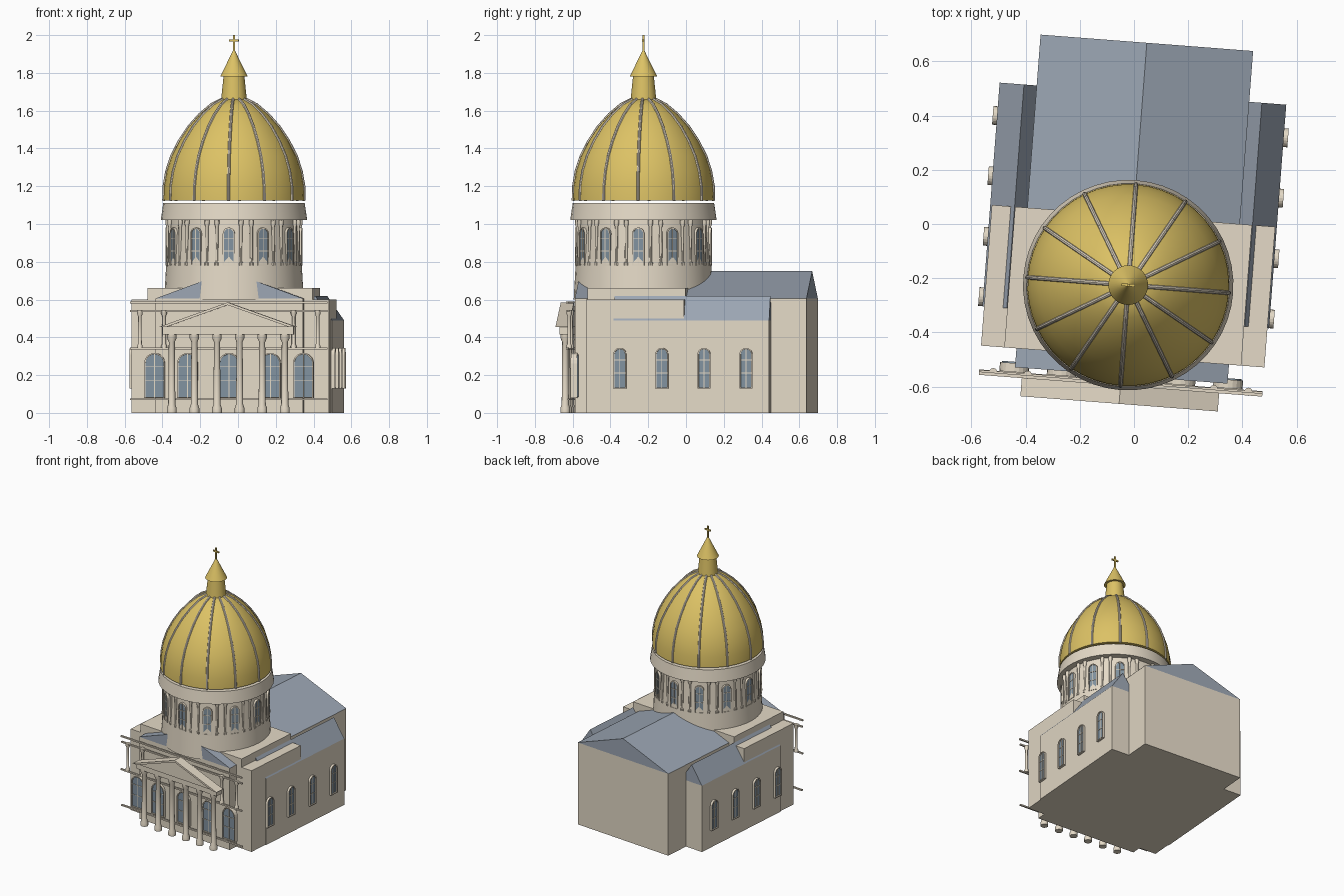
import bpy, bmesh, math
from mathutils import Matrix, Vector

if "Cube" in bpy.data.objects:
    bpy.data.objects.remove(bpy.data.objects["Cube"])

# whole building is turned slightly about z
WORLD = Matrix.Translation((-0.004, 0, 0)) @ Matrix.Rotation(math.radians(-4.4), 4, 'Z')
DY = -0.226                      # dome axis
COLORS = {'stone': (0.78, 0.70, 0.57), 'roof': (0.33, 0.38, 0.45),
          'gold': (0.72, 0.54, 0.13), 'glass': (0.22, 0.29, 0.35)}
MATS = {}
for n, c in COLORS.items():
    MATS[n] = bpy.data.materials.new(n)
    MATS[n].diffuse_color = (*c, 1)


def finish(bm, name, mat, smooth=False):
    bmesh.ops.recalc_face_normals(bm, faces=bm.faces)
    bm.transform(WORLD)
    me = bpy.data.meshes.new(name)
    bm.to_mesh(me)
    bm.free()
    me.materials.append(MATS[mat])
    ob = bpy.data.objects.new(name, me)
    bpy.context.collection.objects.link(ob)
    if smooth:
        bpy.ops.object.select_all(action='DESELECT')
        ob.select_set(True)
        bpy.context.view_layer.objects.active = ob
        bpy.ops.object.shade_smooth_by_angle(angle=math.radians(35))
    return ob


def box(bm, x0, x1, y0, y1, z0, z1, M=Matrix()):
    S = Matrix.Diagonal((x1 - x0, y1 - y0, z1 - z0, 1))
    T = Matrix.Translation(((x0 + x1) / 2, (y0 + y1) / 2, (z0 + z1) / 2))
    bmesh.ops.create_cube(bm, size=1, matrix=M @ T @ S)


def prism(bm, pts, y0, y1, M=Matrix()):
    """Extrude an x-z outline along y."""
    a = [bm.verts.new(M @ Vector((x, y0, z))) for x, z in pts]
    b = [bm.verts.new(M @ Vector((x, y1, z))) for x, z in pts]
    bm.faces.new(a)
    bm.faces.new(b[::-1])
    for i in range(len(a)):
        j = (i + 1) % len(a)
        bm.faces.new((a[i], b[i], b[j], a[j]))


def lathe(bm, prof, x=0, y=DY, n=48):
    rings = [[bm.verts.new((x + r * math.cos(2 * math.pi * i / n),
                            y + r * math.sin(2 * math.pi * i / n), z)) for i in range(n)]
             for r, z in prof]
    for a, b in zip(rings, rings[1:]):
        for i in range(n):
            j = (i + 1) % n
            bm.faces.new((a[i], a[j], b[j], b[i]))
    bm.faces.new(rings[0][::-1])
    bm.faces.new(rings[-1])


def arch(w, z0, z1, n=10):
    r = w / 2
    return [(-r, z0), (r, z0)] + [(r * math.cos(math.pi * i / n), z1 - r + r * math.sin(math.pi * i / n))
                                  for i in range(n + 1)]


def window(glass, frame, w, z0, z1, M, t=0.007, out=0.008):
    """Arched pane in y 0..0.03, with a frame, mullion and bars in front of it."""
    prism(glass, arch(w, z0, z1), 0, 0.03, M)
    o, i = arch(w + 2 * t, z0 - t, z1 + t), arch(w, z0, z1)
    for k in range(len(o)):
        j = (k + 1) % len(o)
        prism(frame, [o[k], o[j], i[j], i[k]], -out, 0.025, M)
    box(frame, -0.002, 0.002, -0.003, 0.01, z0, z1, M)
    for f in (0.38, 0.72):
        z = z0 + f * (z1 - z0)
        box(frame, -w / 2, w / 2, -0.003, 0.01, z - 0.002, z + 0.002, M)


# nave, side aisles, crossing block and the slab under the drum
for name, dims in {'nave_walls': (-.392, .392, -.56, .67, 0, .605),
                   'left_aisle_walls': (-.53, -.35, -.345, .482, 0, .49),
                   'right_aisle_walls': (.35, .53, -.345, .482, 0, .49),
                   'crossing_block': (-.524, .524, -.49, .03, 0, .60),
                   'drum_slab': (-.438, .438, -.49, .03, .60, .662)}.items():
    bm = bmesh.new()
    box(bm, *dims)
    finish(bm, name, 'stone')

# gabled roofs
for name, cx, hw, y0, y1, z0, z1 in (('nave_roof', 0, .393, -.56, .67, .605, .75),
                                     ('left_aisle_roof', -.44, .09, -.345, .482, .49, .62),
                                     ('right_aisle_roof', .44, .09, -.345, .482, .49, .62)):
    bm = bmesh.new()
    prism(bm, [(cx - hw, z0), (cx + hw, z0), (cx, z1)], y0, y1)
    finish(bm, name, 'roof')

# drum, cornice ring, dome and lantern
DOME = [(.373, 1.125), (.371, 1.20), (.357, 1.28), (.331, 1.36), (.29, 1.44),
        (.24, 1.515), (.182, 1.58), (.12, 1.632), (.065, 1.66)]
for name, prof, mat in (('drum', [(.370, .60), (.346, 1.02)], 'stone'),
                        ('drum_cornice', [(.388, 1.022), (.375, 1.11)], 'stone'),
                        ('dome', DOME, 'gold'),
                        ('lantern', [(.07, 1.64), (.055, 1.785)], 'gold'),
                        ('lantern_spire', [(.073, 1.78), (.002, 1.925)], 'gold')):
    bm = bmesh.new()
    lathe(bm, prof)
    finish(bm, name, mat, True)

# cross on top
bm = bmesh.new()
box(bm, -.005, .005, DY - .005, DY + .005, 1.915, 2.0)
box(bm, -.025, .025, DY - .005, DY + .005, 1.967, 1.977)
finish(bm, 'cross', 'gold')

# dome ribs
bm = bmesh.new()
for k in range(12):
    M = Matrix.Translation((0, DY, 0)) @ Matrix.Rotation(k * math.pi / 6, 4, 'Z')
    for (r0, z0), (r1, z1) in zip(DOME, DOME[1:]):
        a, b = Vector((r0, 0, z0)), Vector((r1, 0, z1))
        Q = (b - a).to_track_quat('Z', 'Y').to_matrix().to_4x4()
        bmesh.ops.create_cone(bm, cap_ends=True, segments=8, radius1=.008, radius2=.008,
                              depth=(b - a).length + .004,
                              matrix=M @ Matrix.Translation((a + b) / 2) @ Q)
finish(bm, 'dome_ribs', 'stone', True)

# drum windows and paired colonnettes
glass, frame, cols = bmesh.new(), bmesh.new(), bmesh.new()
for k in range(12):
    a = k * math.pi / 6
    M = Matrix.Translation((0, DY, 0)) @ Matrix.Rotation(a, 4, 'Z') @ Matrix.Translation((0, -.357, 0))
    window(glass, frame, .052, .785, .975, M, .006, .005)
    for d in (-4.5, 4.5):
        b = a + math.radians(15 + d)
        lathe(cols, [(.013, .78), (.013, .795), (.009, .80), (.008, .985), (.013, 1.0), (.013, 1.024)],
              .352 * math.sin(b), DY - .352 * math.cos(b), 10)
finish(glass, 'drum_window_panes', 'glass')
finish(frame, 'drum_window_frames', 'stone')
finish(cols, 'drum_colonnettes', 'stone', True)

# aisle windows
glass, frame = bmesh.new(), bmesh.new()
for s in (-1, 1):
    for y in (-.31, -.087, .137, .36):
        M = Matrix.Translation((s * .538, y, 0)) @ Matrix.Rotation(s * math.pi / 2, 4, 'Z')
        window(glass, frame, .055, .135, .337, M)
finish(glass, 'aisle_window_panes', 'glass')
finish(frame, 'aisle_window_frames', 'stone')

# facade windows
glass, frame = bmesh.new(), bmesh.new()
for x in (-.395, -.22, 0, .22, .395):
    window(glass, frame, .095, .085, .31, Matrix.Translation((x, -.57, 0)))
finish(glass, 'facade_window_panes', 'glass')
finish(frame, 'facade_window_frames', 'stone')

# thin bands across the facade and small upper posts
bm = bmesh.new()
for z, y in ((.585, -.592), (.54, -.586), (.34, -.592), (.072, -.584)):
    box(bm, -.524, .524, y - .006, y + .006, z - .005, z + .005)
finish(bm, 'facade_bands', 'stone')
bm = bmesh.new()
for x in (-.472, -.344, .344, .472):
    lathe(bm, [(.015, .34), (.015, .355), (.010, .365), (.009, .51), (.015, .525), (.015, .545)],
          x, -.584, 12)
finish(bm, 'upper_posts', 'stone', True)

# portico: six columns, entablature, pediment
bm = bmesh.new()
for k in range(6):
    lathe(bm, [(.026, 0), (.026, .025), (.019, .045), (.016, .375), (.025, .395), (.025, .42)],
          -.30 + .12 * k, -.618, 16)
finish(bm, 'portico_columns', 'stone', True)
bm = bmesh.new()
box(bm, -.348, .348, -.645, -.59, .415, .458)
finish(bm, 'entablature', 'stone')
bm = bmesh.new()
prism(bm, [(-.362, .455), (.362, .455), (0, .582)], -.655, -.595)
for s in (-1, 1):
    prism(bm, [(s * .365, .455), (0, .585), (0, .571), (s * .325, .455)], -.665, -.595)
finish(bm, 'pediment', 'stone')

for m in bpy.data.materials:
    if m.users and not m.is_grease_pencil:
        m.use_nodes = True
        m.node_tree.nodes["Principled BSDF"].inputs["Base Color"].default_value = m.diffuse_color
